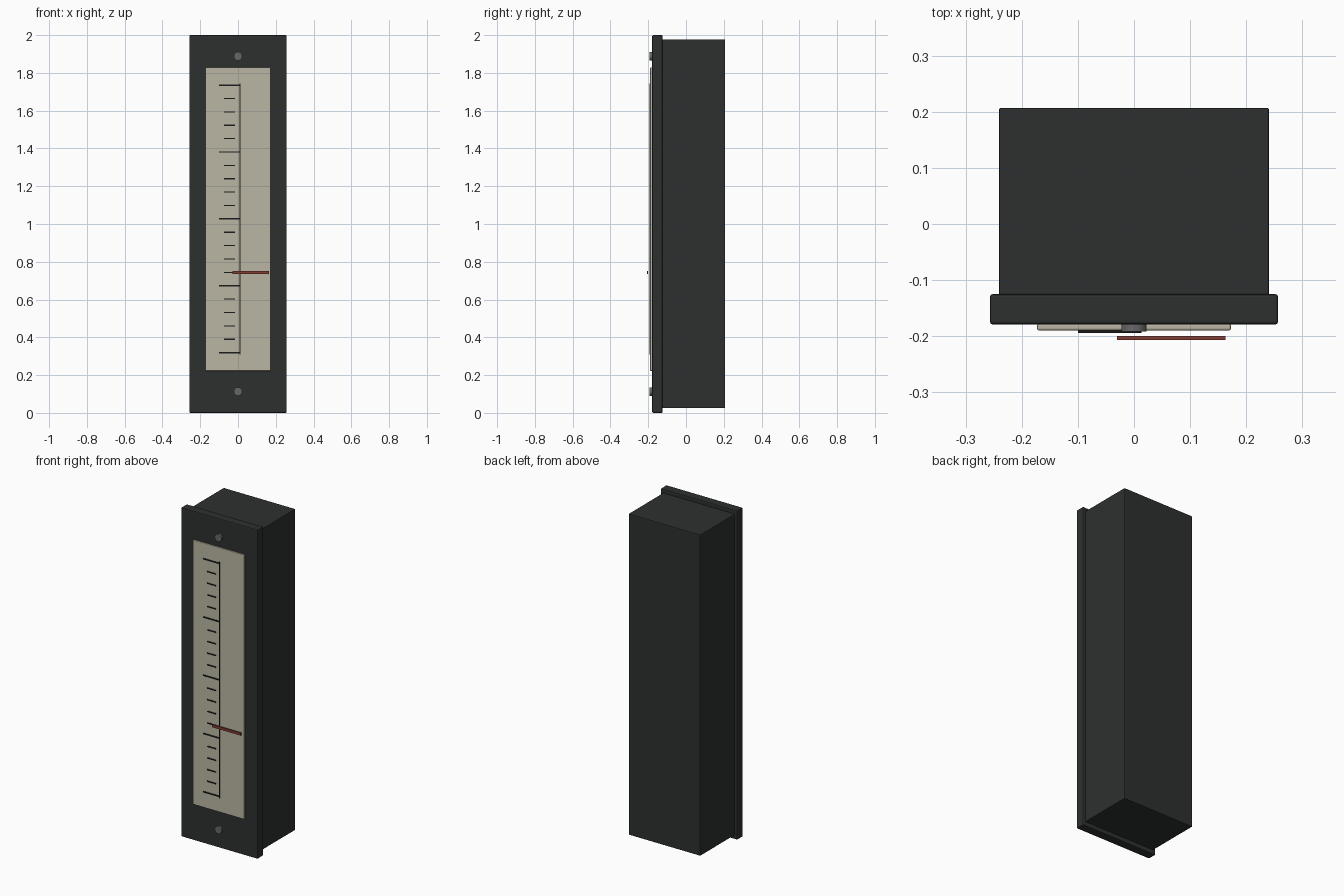
import bpy
import math

if "Cube" in bpy.data.objects:
    bpy.data.objects.remove(bpy.data.objects["Cube"])


def material(name, rgb):
    m = bpy.data.materials.new(name)
    m.diffuse_color = (*rgb, 1)
    m.use_nodes = True
    m.node_tree.nodes["Principled BSDF"].inputs["Base Color"].default_value = m.diffuse_color
    return m


DARK = material("dark_casing", (0.027, 0.03, 0.029))
CREAM = material("cream_dial", (0.50, 0.47, 0.37))
INK = material("black_ink", (0.01, 0.01, 0.01))
RED = material("red_pointer", (0.22, 0.045, 0.03))
STEEL = material("screw_steel", (0.14, 0.14, 0.14))


def finish(obj, name, mat, bevel):
    obj.name = name
    obj.data.materials.append(mat)
    if bevel:
        mod = obj.modifiers.new("edge_bevel", 'BEVEL')
        mod.width = bevel
        mod.segments = 2
        mod.limit_method = 'ANGLE'
    return obj


def box(name, x, y, z, mat, bevel=0):
    """Box given by its (min, max) range on each axis."""
    bpy.ops.mesh.primitive_cube_add(size=1, location=[(a + b) / 2 for a, b in (x, y, z)])
    obj = bpy.context.object
    obj.scale = [b - a for a, b in (x, y, z)]
    bpy.ops.object.transform_apply(location=False, rotation=False, scale=True)
    return finish(obj, name, mat, bevel)


# Casing, front bezel and dial plate
box("housing", (-0.241, 0.241), (-0.127, 0.207), (0.025, 1.977), DARK, 0.004)
box("bezel", (-0.257, 0.257), (-0.179, -0.125), (0, 2), DARK, 0.005)
box("dial_plate", (-0.173, 0.173), (-0.190, -0.177), (0.222, 1.829), CREAM, 0.004)

# Scale: vertical line with a long tick every fifth mark
INK_Y = (-0.194, -0.189)
Z0, Z1, COUNT = 0.319, 1.735, 21
step = (Z1 - Z0) / (COUNT - 1)
box("scale_line", (0.007, 0.013), INK_Y, (0.31, 1.745), INK)
for i in range(COUNT):
    z = Z0 + i * step
    major = i % 5 == 0
    x = (-0.10, 0.012) if major else (-0.073, -0.015)
    h = 0.0035 if major else 0.003
    box(f"{'major' if major else 'minor'}_tick_{i}", x, INK_Y, (z - h, z + h), INK)

# Pointer standing in front of the scale
pz = Z0 + 6 * step
box("pointer", (-0.03, 0.163), (-0.207, -0.200), (pz - 0.008, pz + 0.008), RED)

# Mounting screws above and below the dial
for name, z in (("lower_screw", 0.113), ("upper_screw", 1.888)):
    bpy.ops.mesh.primitive_cylinder_add(vertices=24, radius=0.0225, depth=0.014,
                                        location=(0, -0.185, z),
                                        rotation=(math.pi / 2, 0, 0))
    finish(bpy.context.object, name, STEEL, 0)
    bpy.ops.object.shade_smooth_by_angle()
